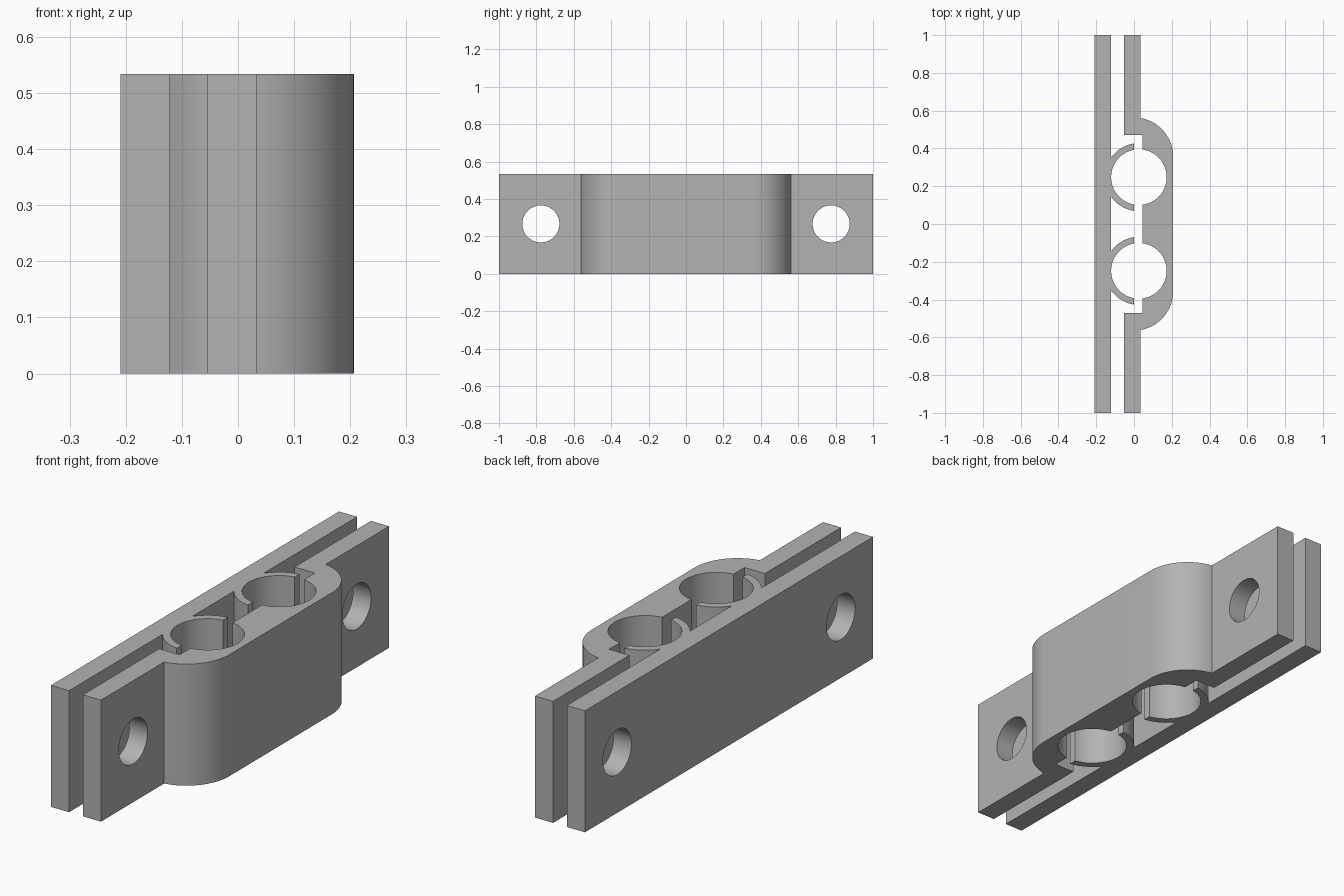
import bpy, bmesh
from math import cos, sin, acos, asin, pi, radians

if "Cube" in bpy.data.objects:
    bpy.data.objects.remove(bpy.data.objects["Cube"])

HEIGHT = 0.534
BORE_X, BORE_Y, BORE_R, COLLAR_R = 0.026, 0.248, 0.147, 0.18
PLATE_BACK, PLATE_FRONT = -0.209, -0.121
TAB_BACK, TAB_FRONT = -0.054, 0.034
INNER_X, OUTER_X = 0.045, 0.207
BOLT_Y, BOLT_R = 0.776, 0.099

grey = bpy.data.materials.new("Plain grey")
grey.use_nodes = True
colour = (0.45, 0.45, 0.45, 1)
grey.diffuse_color = colour
grey.node_tree.nodes["Principled BSDF"].inputs["Base Color"].default_value = colour


def arc(cx, cy, r, start, end, steps):
    """Points along a circular arc, angles in radians."""
    angles = [start + (end - start) * i / steps for i in range(steps + 1)]
    return [(cx + r * cos(a), cy + r * sin(a)) for a in angles]


def extrude_profile(name, points):
    """Turn a plan outline into a solid of the full height."""
    bm = bmesh.new()
    base = bm.faces.new([bm.verts.new((x, y, 0)) for x, y in points])
    top = bmesh.ops.extrude_face_region(bm, geom=[base])["geom"]
    bmesh.ops.translate(bm, vec=(0, 0, HEIGHT),
                        verts=[v for v in top if isinstance(v, bmesh.types.BMVert)])
    bmesh.ops.recalc_face_normals(bm, faces=bm.faces)
    mesh = bpy.data.meshes.new(name)
    bm.to_mesh(mesh)
    bm.free()
    mesh.materials.append(grey)
    obj = bpy.data.objects.new(name, mesh)
    bpy.context.collection.objects.link(obj)
    return obj


def drill_bolt_holes(obj):
    """Cut the two cross holes, then smooth the round walls."""
    for side in (-1, 1):
        bpy.ops.mesh.primitive_cylinder_add(
            vertices=64, radius=BOLT_R, depth=1,
            location=(0, side * BOLT_Y, HEIGHT / 2), rotation=(0, pi / 2, 0))
        cutter = bpy.context.object
        cutter.hide_render = True
        cutter.data.materials.append(grey)
        mod = obj.modifiers.new("Bolt hole", 'BOOLEAN')
        mod.operation, mod.solver, mod.object = 'DIFFERENCE', 'EXACT', cutter
        bpy.ops.object.select_all(action='DESELECT')
        bpy.context.view_layer.objects.active = obj
        obj.select_set(True)
        bpy.ops.object.modifier_apply(modifier=mod.name)
        bpy.data.objects.remove(cutter)
    bpy.ops.object.shade_smooth_by_angle(angle=radians(30))


# Back plate with two open C-shaped collars
root = acos((PLATE_FRONT - BORE_X) / COLLAR_R)   # collar meets plate
tip_out = acos(-BORE_X / COLLAR_R)               # collar ends at x = 0
tip_in = acos(-BORE_X / BORE_R)
outline = [(PLATE_BACK, -1), (PLATE_FRONT, -1)]
for cy in (-BORE_Y, BORE_Y):
    outline += arc(BORE_X, cy, COLLAR_R, -root, -tip_out, 12)
    outline += arc(BORE_X, cy, BORE_R, 2 * pi - tip_in, tip_in, 40)
    outline += arc(BORE_X, cy, COLLAR_R, tip_out, root, 12)
outline += [(PLATE_FRONT, 1), (PLATE_BACK, 1)]
drill_bolt_holes(extrude_profile("back_plate", outline))

# Front clamp: half outline from the middle to the tab end, then mirrored
bore_edge = acos((INNER_X - BORE_X) / BORE_R)
corner_y = 0.357
half = arc(BORE_X, BORE_Y, BORE_R, -bore_edge, bore_edge, 40)
half += [(INNER_X, 0.47), (TAB_BACK, 0.47), (TAB_BACK, 1), (TAB_FRONT, 1)]
half += arc(0, corner_y, OUTER_X, acos(TAB_FRONT / OUTER_X), 0, 24)
mirrored = [(x, -y) for x, y in reversed(half)]
drill_bolt_holes(extrude_profile("front_clamp", half + mirrored))
